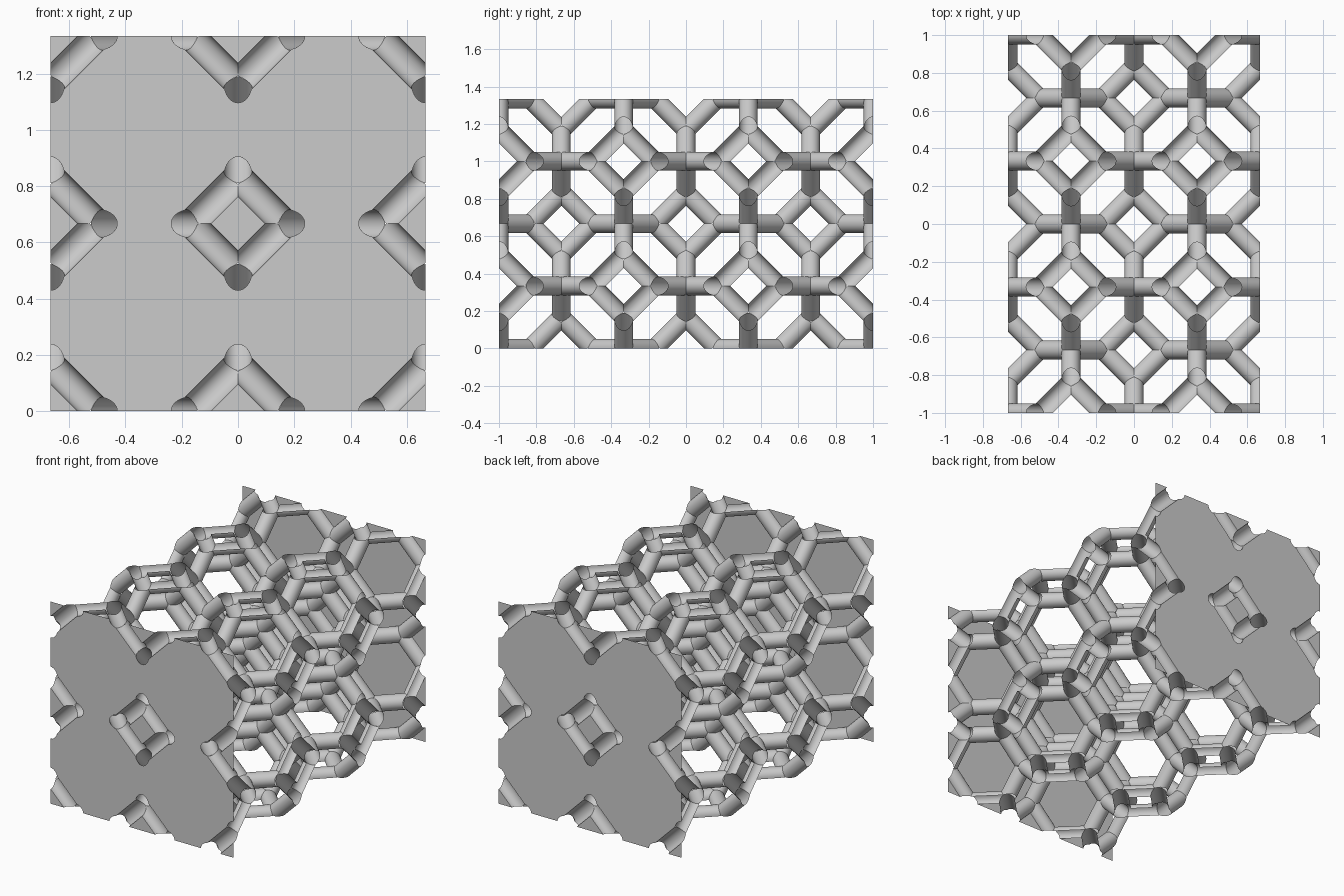
import bpy
import bmesh
from itertools import product
from math import sin, cos, pi, sqrt, atan
from mathutils import Vector

cube = bpy.data.objects.get("Cube")
if cube:
    bpy.data.objects.remove(cube, do_unlink=True)

U = 1 / 6            # quarter of a lattice cell
R = 0.05             # strut radius
SIDES = 32
LOW, HIGH = Vector((-4, -6, 0)), Vector((4, 6, 8))   # block limits in quarter cells
STEPS = [Vector(s) for s in product((-1, 0, 1), repeat=3) if sum(map(abs, s)) == 2]


def is_node(p):
    """Corners of space-filling truncated octahedra."""
    return sorted(int(c) % 4 for c in p) in ([0, 1, 2], [0, 2, 3])


def inside(p):
    return all(LOW[i] <= p[i] <= HIGH[i] for i in range(3))


def make_object(name, bm):
    mesh = bpy.data.meshes.new(name)
    bm.to_mesh(mesh)
    bm.free()
    obj = bpy.data.objects.new(name, mesh)
    bpy.context.collection.objects.link(obj)
    return obj


def mitred_ring(bm, node, step, offsets):
    """Ring at a strut's end, trimmed where it meets the other struts there."""
    d = step.normalized()
    others = [s.normalized() for s in STEPS if s != step and is_node(node + s)]
    ring = []
    for q in offsets:
        slide = max(q.dot(o) / (1 - d.dot(o)) for o in others)
        ring.append(bm.verts.new(node * U + q + d * slide))
    return ring


def add_strut(bm, node, step):
    d = step.normalized()
    side = Vector([1 if c == 0 else 0 for c in step])
    up = d.cross(side)
    offsets = [R * (side * cos(2 * pi * i / SIDES) + up * sin(2 * pi * i / SIDES))
               for i in range(SIDES)]
    start = mitred_ring(bm, node, step, offsets)
    end = mitred_ring(bm, node + step, -step, offsets)
    for i in range(SIDES):
        j = (i + 1) % SIDES
        bm.faces.new((start[i], start[j], end[j], end[i]))


# Hollow strut lattice
bm = bmesh.new()
spans = [range(int(LOW[i]) - 1, int(HIGH[i]) + 2) for i in range(3)]
for cell in product(*spans):
    node = Vector(cell)
    if not is_node(node):
        continue
    for step in STEPS:
        if tuple(step) > (0, 0, 0) and is_node(node + step) and inside(node + step / 2):
            add_strut(bm, node, step)

# Trim the lattice flush with the block, leaving the cut tubes open
for axis in range(3):
    for limit, sign in ((LOW, -1), (HIGH, 1)):
        normal = Vector((0, 0, 0))
        normal[axis] = sign
        bmesh.ops.bisect_plane(bm, geom=bm.verts[:] + bm.edges[:] + bm.faces[:],
                               dist=1e-5, plane_co=limit * U, plane_no=normal,
                               clear_outer=True)
bmesh.ops.remove_doubles(bm, verts=bm.verts[:], dist=1e-4)
lattice = make_object("strut_lattice", bm)
bpy.ops.object.select_all(action='DESELECT')
lattice.select_set(True)
bpy.context.view_layer.objects.active = lattice
bpy.ops.object.shade_smooth_by_angle(angle=pi / 6)


def end_plate(name, y, facing):
    """Plate of mirrored tiles, left open where the strut tubes are cut."""
    half = 2 * U
    last = atan(2 * sqrt(2))
    arc = [(R * sin(last * i / 8), U + R * sqrt(2) * cos(last * i / 8)) for i in range(9)]
    outer = arc + [(b, a) for a, b in reversed(arc)] + [(half, 0), (half, half), (0, half)]
    tip = U - R * sqrt(2)
    inner = [(0, 0), (tip, 0), (0, tip)]
    bm = bmesh.new()
    for i, k in product(range(-1, 2), range(3)):
        for sx, sz in product((-1, 1), repeat=2):
            centre = Vector((i * 4, 0, k * 4))
            if not inside(centre + Vector((sx, 0, sz))):
                continue
            for outline in (outer, inner):
                face = bm.faces.new([bm.verts.new((centre.x * U + sx * a, y,
                                                   centre.z * U + sz * b))
                                     for a, b in outline])
                face.normal_update()
                if face.normal.y * facing < 0:
                    face.normal_flip()
    bmesh.ops.triangulate(bm, faces=bm.faces[:])
    bmesh.ops.remove_doubles(bm, verts=bm.verts[:], dist=1e-5)
    return make_object(name, bm)


# Flat plates closing the front and back
end_plate("front_plate", LOW.y * U, -1)
end_plate("back_plate", HIGH.y * U, 1)
